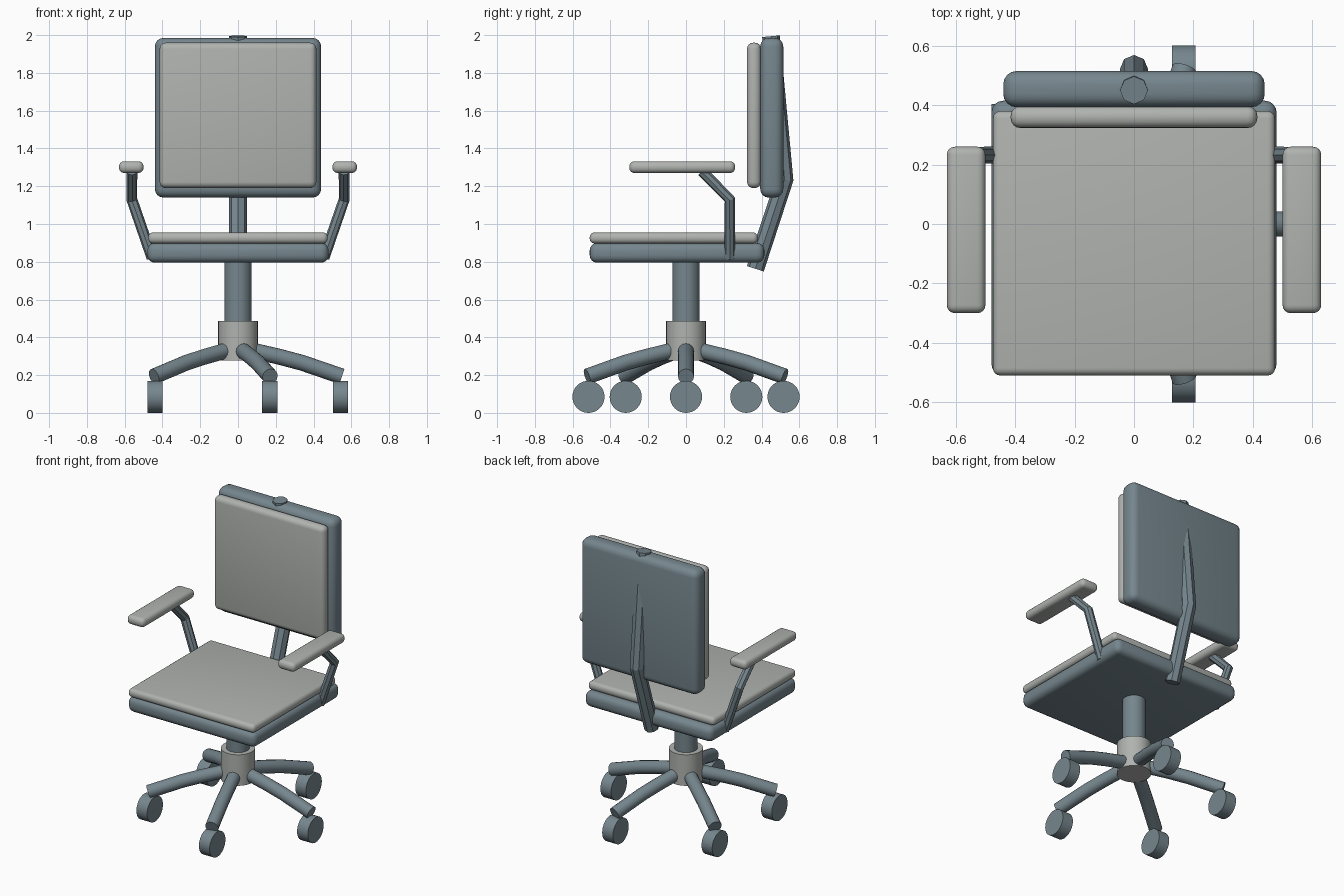
import bpy
from math import sin, cos, radians, pi

if "Cube" in bpy.data.objects:
    bpy.data.objects.remove(bpy.data.objects["Cube"])


def material(name, rgb):
    m = bpy.data.materials.new(name)
    m.diffuse_color = (*rgb, 1)
    m.use_nodes = True
    m.node_tree.nodes["Principled BSDF"].inputs["Base Color"].default_value = m.diffuse_color
    return m


FRAME = material("slate_frame", (0.18, 0.24, 0.27))
PAD = material("pale_padding", (0.43, 0.45, 0.43))


def finish(ob, name, mat, smooth=True):
    ob.name = name
    ob.data.materials.append(mat)
    if smooth:
        bpy.ops.object.shade_smooth_by_angle(angle=radians(40))
    return ob


def rounded_box(name, lo, hi, bevel, mat):
    bpy.ops.mesh.primitive_cube_add(size=1, location=[(a + b) / 2 for a, b in zip(lo, hi)])
    ob = bpy.context.object
    ob.scale = [b - a for a, b in zip(lo, hi)]
    bpy.ops.object.transform_apply(location=False, rotation=False, scale=True)
    mod = ob.modifiers.new("Rounding", 'BEVEL')
    mod.width = bevel
    mod.segments = 4
    bpy.ops.object.modifier_apply(modifier=mod.name)
    return finish(ob, name, mat)


def cylinder(name, radius, depth, loc, mat, rot=(0, 0, 0)):
    bpy.ops.mesh.primitive_cylinder_add(vertices=32, radius=radius, depth=depth,
                                        location=loc, rotation=rot)
    return finish(bpy.context.object, name, mat)


def tube(name, points, radius, mat, resolution=2, smooth=False):
    cu = bpy.data.curves.new(name, 'CURVE')
    cu.dimensions = '3D'
    cu.bevel_depth = radius
    cu.bevel_resolution = resolution
    cu.use_fill_caps = True
    sp = cu.splines.new('POLY')
    sp.points.add(len(points) - 1)
    for p, co in zip(sp.points, points):
        p.co = (*co, 1)
    sp.use_smooth = smooth
    ob = bpy.data.objects.new(name, cu)
    bpy.context.collection.objects.link(ob)
    bpy.ops.object.select_all(action='DESELECT')
    ob.select_set(True)
    bpy.context.view_layer.objects.active = ob
    bpy.ops.object.convert(target='MESH')
    return finish(bpy.context.object, name, mat, smooth)


# Seat and backrest: dark shells with pale cushions
rounded_box("seat_shell", (-0.48, -0.51, 0.795), (0.48, 0.415, 0.9), 0.04, FRAME)
rounded_box("seat_cushion", (-0.475, -0.51, 0.897), (0.475, 0.38, 0.955), 0.025, PAD)
rounded_box("back_shell", (-0.44, 0.393, 1.14), (0.44, 0.515, 1.985), 0.045, FRAME)
rounded_box("back_cushion", (-0.415, 0.323, 1.19), (0.415, 0.397, 1.96), 0.033, PAD)

# Bent spine behind the backrest
tube("back_support", [(0, 0.367, 0.763), (0, 0.522, 1.235), (0, 0.45, 1.994)], 0.047, FRAME)

# Armrests, one per side
for side, s in (("left", -1), ("right", 1)):
    xs = sorted((s * 0.5, s * 0.63))
    rounded_box(side + "_arm_pad", (xs[0], -0.3, 1.27), (xs[1], 0.26, 1.332), 0.027, PAD)
    tube(side + "_arm_bracket", [(s * 0.455, 0.232, 0.82), (s * 0.562, 0.232, 1.13),
                                 (s * 0.562, 0.085, 1.28)], 0.029, FRAME)

# Column and hub
cylinder("column", 0.072, 0.45, (0, 0, 0.625), FRAME)
cylinder("hub", 0.105, 0.21, (0, 0, 0.382), PAD)

# Five legs with casters, every caster rolling along y
for i in range(5):
    a = 2 * pi * i / 5
    c, s = cos(a), sin(a)
    path = [(0.06, 0.335), (0.12, 0.32), (0.22, 0.297), (0.34, 0.265), (0.55, 0.193)]
    tube(f"leg_{i + 1}", [(r * c, r * s, z) for r, z in path], 0.042, FRAME, 6, True)
    cylinder(f"caster_{i + 1}", 0.085, 0.08, (0.543 * c, 0.543 * s, 0.085), FRAME, (0, pi / 2, 0))
